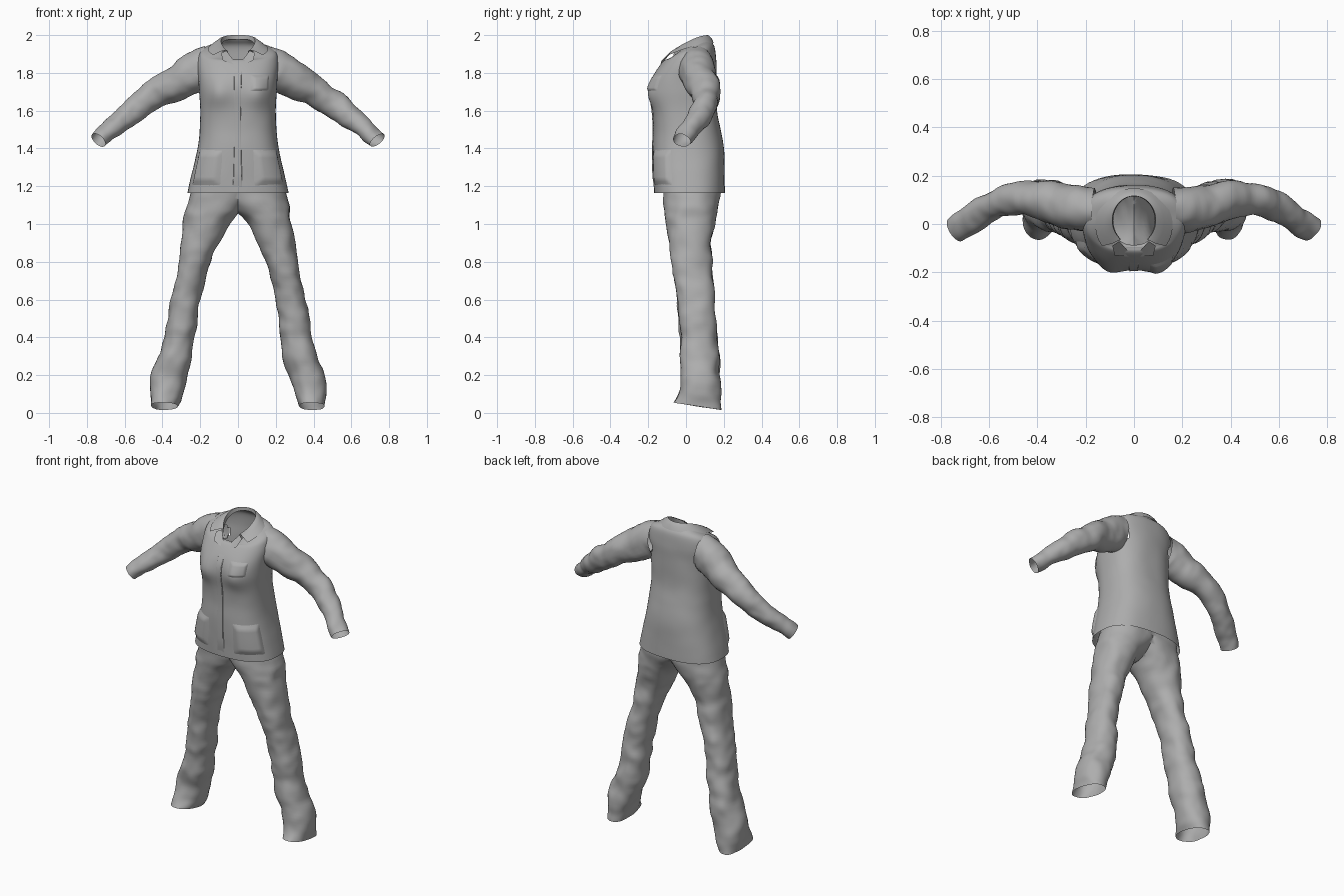
import bpy, bmesh
from math import sin, cos, pi, exp, copysign, hypot
from mathutils import Vector, noise

cube = bpy.data.objects.get("Cube")
if cube:
    bpy.data.objects.remove(cube)

cloth = bpy.data.materials.new("grey_cloth")
cloth.use_nodes = True
GREY = (0.42, 0.42, 0.42, 1)
cloth.diffuse_color = GREY
cloth.node_tree.nodes["Principled BSDF"].inputs["Base Color"].default_value = GREY


def spline(keys, t):
    """Catmull-Rom blend of key tuples, t running from 0 to len(keys) - 1."""
    last = len(keys) - 1
    i = min(int(t), last - 1)
    u = t - i
    a, b, c, d = (keys[min(max(k, 0), last)] for k in range(i - 1, i + 3))
    return [q + u / 2 * (r - p + u * (2 * p - 5 * q + 4 * r - s + u * (3 * (q - r) + s - p)))
            for p, q, r, s in zip(a, b, c, d)]


def rounded(theta, n):
    """Unit superellipse; theta 0 is the front, a quarter turn is +x."""
    s, c = sin(theta), cos(theta)
    return copysign(abs(s) ** (2 / n), s), -copysign(abs(c) ** (2 / n), c)


def grid(bm, rows, closed):
    """Skin a list of rows of points."""
    vs = [[bm.verts.new(p) for p in row] for row in rows]
    for lo, hi in zip(vs, vs[1:]):
        n = len(lo)
        for j in range(n if closed else n - 1):
            k = (j + 1) % n
            bm.faces.new((lo[j], lo[k], hi[k], hi[j]))


def mirror(bm):
    """Add a copy across x = 0 and weld the seam."""
    copy = bmesh.ops.duplicate(bm, geom=bm.verts[:] + bm.edges[:] + bm.faces[:])["geom"]
    for v in copy:
        if isinstance(v, bmesh.types.BMVert):
            v.co.x *= -1
    bmesh.ops.reverse_faces(bm, faces=[f for f in copy if isinstance(f, bmesh.types.BMFace)])
    bmesh.ops.remove_doubles(bm, verts=bm.verts[:], dist=0.0005)


def finish(name, bm, wrinkle=0.0, freq=9, angle=1.0):
    bmesh.ops.recalc_face_normals(bm, faces=bm.faces[:])
    bm.normal_update()
    moves = []
    for v in bm.verts:
        p = Vector((v.co.x, v.co.y * 0.7, v.co.z)) * freq
        moves.append(v.normal * wrinkle * (noise.noise(p) + 0.4 * noise.noise(p * 2.1)))
    for v, m in zip(bm.verts, moves):
        v.co += m
    mesh = bpy.data.meshes.new(name)
    bm.to_mesh(mesh)
    bm.free()
    mesh.materials.append(cloth)
    ob = bpy.data.objects.new(name, mesh)
    bpy.context.collection.objects.link(ob)
    bpy.ops.object.select_all(action="DESELECT")
    ob.select_set(True)
    bpy.context.view_layer.objects.active = ob
    bpy.ops.object.shade_smooth_by_angle(angle=angle)


# Jacket body rings: height, half width, centre y, half depth, front dip
JACKET = [(1.165, .268, .018, .187, 0), (1.28, .243, .015, .19, 0), (1.4, .215, .012, .188, 0),
          (1.5, .203, .005, .178, 0), (1.6, .2, -.006, .172, 0), (1.7, .206, -.014, .176, 0),
          (1.78, .21, -.008, .168, 0), (1.86, .215, .018, .142, 0), (1.937, .198, .026, .125, .065),
          (1.97, .13, .018, .108, .1), (1.983, .088, .015, .1, .125)]


def front_fall(theta):
    return ((1 + cos(theta)) / 2) ** 1.7


def jacket_point(t, theta, lift=0.0):
    z, rx, cy, ry, dip = spline(JACKET, t)
    x, y = rounded(theta, 2.5)
    p = Vector((x * (rx + lift), cy + y * (ry + lift), z - dip * front_fall(theta)))
    if y < 0:
        bust = exp(-((abs(p.x) - .11) / .06) ** 2 - ((p.z - 1.69) / .07) ** 2)
        p.y += .025 * bust * y
    return p


def height_to_t(z):
    lo, hi = 0, len(JACKET) - 1
    for _ in range(30):
        mid = (lo + hi) / 2
        lo, hi = (mid, hi) if spline(JACKET, mid)[0] < z else (lo, mid)
    return lo


bm = bmesh.new()
SEG = 64
grid(bm, [[jacket_point(i / 5, 2 * pi * j / SEG) for j in range(SEG)]
          for i in range(5 * (len(JACKET) - 1) + 1)], True)
# Armholes
armholes = []
for f in bm.faces:
    c = f.calc_center_median()
    if abs(c.x) > .15 and hypot(c.y - .06, c.z - 1.815) < .07:
        armholes.append(f)
bmesh.ops.delete(bm, geom=armholes, context="FACES")
finish("jacket_body", bm, 0.003, 6)


# Softly raised cloth panels that follow the jacket surface
def panel(name, th0, th1, z0, z1, lift, n=16):
    bm = bmesh.new()
    rows = []
    for i in range(n + 1):
        t = height_to_t(z0 + (z1 - z0) * i / n)
        row = []
        for j in range(n + 1):
            rise = min(i, n - i, j, n - j, 3) / 3
            row.append(jacket_point(t, th0 + (th1 - th0) * j / n, (lift + .003) * rise - .003))
        rows.append(row)
    grid(bm, rows, False)
    finish(name, bm, angle=1.5)


panel("left_hip_pocket", .25, 1.2, 1.2, 1.4, .012)
panel("right_hip_pocket", -1.2, -.25, 1.2, 1.4, .012)
panel("breast_pocket", .22, .85, 1.7, 1.79, .007)
panel("front_placket", -.06, .05, 1.17, 1.83, .004, 24)

# Turned-down collar, each row opening further at the front:
# half width, centre y, half depth, top height, front dip, opening angle
COLLAR = [(.086, .015, .1, 1.978, .12, .6), (.09, .016, .1, 2.0, .1, .65),
          (.102, .014, .108, 1.997, .095, .7), (.125, .008, .128, 1.982, .09, .8),
          (.16, -.005, .153, 1.957, .095, .97)]
bm = bmesh.new()
rows = []
for rx, cy, ry, z, dip, gap in COLLAR:
    angles = [gap + (2 * pi - 2 * gap) * j / 48 for j in range(49)]
    rows.append([(rx * sin(a), cy - ry * cos(a), z - dip * front_fall(a)) for a in angles])
grid(bm, rows, False)
finish("collar", bm)

# Small lapels that meet at the foot of the neck opening
bm = bmesh.new()
lapel = [(0, -.137, 1.835), (.08, -.13, 1.865), (.09, -.09, 1.905), (.062, -.072, 1.918)]
bm.faces.new([bm.verts.new(p) for p in lapel])
mirror(bm)
finish("lapels", bm)

# Sleeves: centre x, y, z, height radius and depth radius along the arm
SLEEVE = [(.165, .06, 1.832, .108, .088), (.225, .063, 1.804, .108, .095), (.32, .08, 1.75, .094, .088),
          (.42, .107, 1.695, .078, .074), (.52, .1, 1.625, .069, .066), (.6, .067, 1.565, .06, .06),
          (.67, .022, 1.505, .051, .055), (.737, -.022, 1.442, .045, .053)]
bm = bmesh.new()
rows = []
steps = 8 * (len(SLEEVE) - 1)
for i in range(steps + 1):
    t = i / 8
    x, y, z, tall, deep = spline(SLEEVE, t)
    ahead = Vector(spline(SLEEVE, min(t + .1, len(SLEEVE) - 1))[:3])
    behind = Vector(spline(SLEEVE, max(t - .1, 0))[:3])
    axis = (ahead - behind).normalized()
    side = axis.cross(Vector((0, 0, 1))).normalized()
    # the sleeve head starts upright, in line with the armhole
    up = side.cross(axis).lerp(Vector((0, 0, 1)), max(0, 1 - t) * .8).normalized()
    rows.append([Vector((x, y, z)) + side * deep * cos(a) + up * tall * sin(a)
                 for a in (2 * pi * j / 32 for j in range(32))])
grid(bm, rows, True)
mirror(bm)
finish("sleeves", bm, 0.011, 11)

# Trousers: height, inner x, outer x, front y, back y of one leg
LEG = [(1.2, -.09, .243, -.122, .18), (1.16, -.08, .255, -.12, .18), (1.08, -.022, .275, -.112, .168),
       (1.02, .035, .287, -.105, .155), (.9, .1, .3, -.09, .13), (.8, .147, .312, -.078, .138),
       (.7, .176, .335, -.06, .138), (.6, .2, .358, -.046, .146), (.5, .213, .376, -.038, .157),
       (.4, .225, .393, -.034, .168), (.3, .243, .42, -.03, .175), (.2, .268, .455, -.023, .18),
       (.1, .298, .466, -.035, .184), (.035, .322, .462, -.065, .186)]
bm = bmesh.new()
rows = []
for i in range(6 * (len(LEG) - 1) + 1):
    z, inner, outer, front, back = spline(LEG, i / 6)
    tilt = max(0, 1 - z / .3) * .022  # hem hangs lower at the heel
    row = []
    for j in range(40):
        x, y = rounded(2 * pi * j / 40, 2.25)
        row.append(((inner + outer + x * (outer - inner)) / 2,
                    (front + back + y * (back - front)) / 2, z - y * tilt))
    rows.append(row)
grid(bm, rows, True)
bmesh.ops.bisect_plane(bm, geom=bm.verts[:] + bm.edges[:] + bm.faces[:], dist=1e-5,
                       plane_co=(0, 0, 0), plane_no=(1, 0, 0), clear_inner=True)
mirror(bm)
finish("trousers", bm, 0.013, 9)
